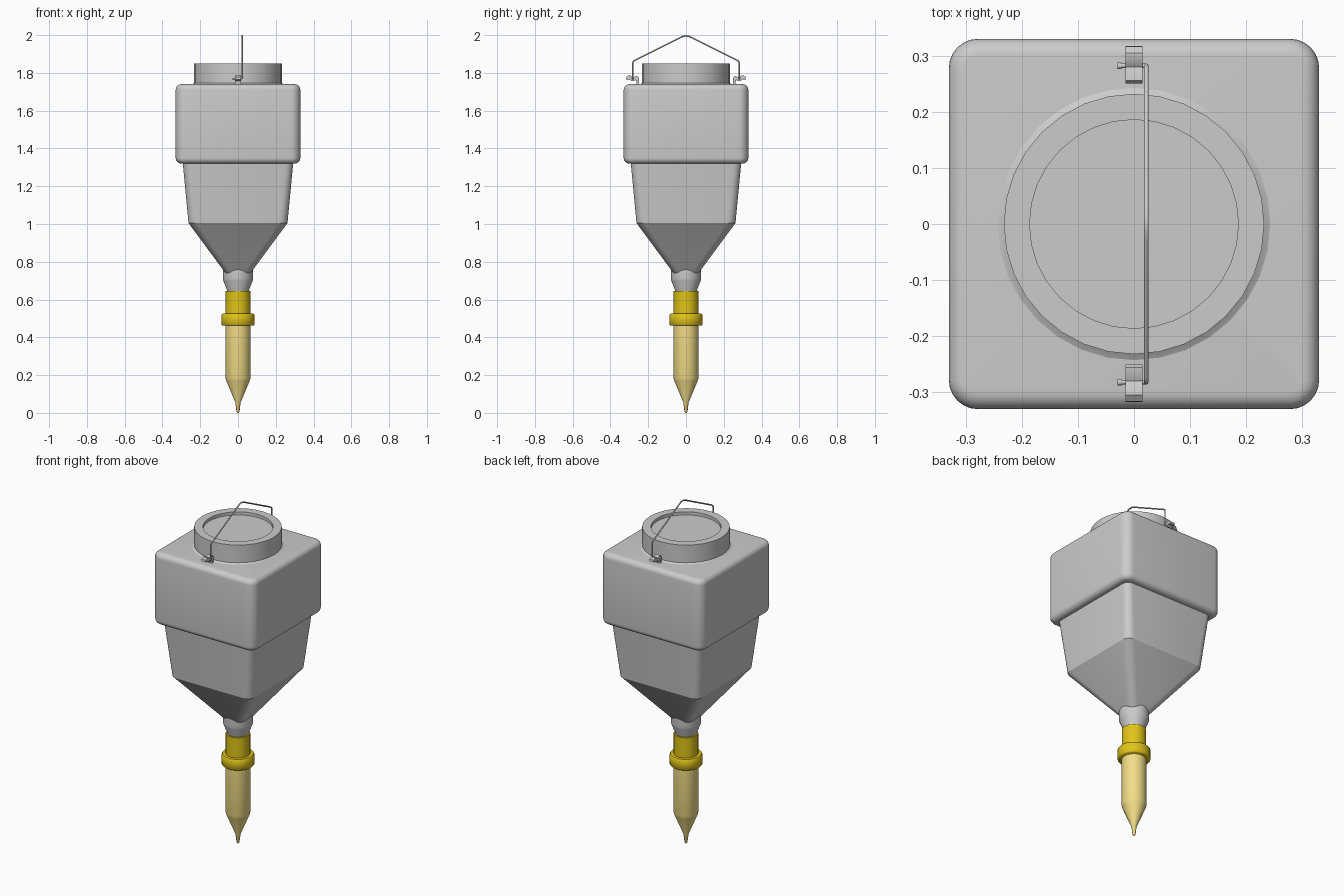
import bpy, bmesh
from math import sin, cos, pi, radians

if "Cube" in bpy.data.objects:
    bpy.data.objects.remove(bpy.data.objects["Cube"])


def material(name, color):
    m = bpy.data.materials.new(name)
    m.diffuse_color = (*color, 1)
    m.use_nodes = True
    m.node_tree.nodes["Principled BSDF"].inputs["Base Color"].default_value = m.diffuse_color
    return m


def finish(name, bm, mat=None, angle=30):
    bmesh.ops.recalc_face_normals(bm, faces=bm.faces)
    me = bpy.data.meshes.new(name)
    bm.to_mesh(me)
    bm.free()
    ob = bpy.data.objects.new(name, me)
    bpy.context.collection.objects.link(ob)
    if mat:
        me.materials.append(mat)
    bpy.ops.object.select_all(action='DESELECT')
    ob.select_set(True)
    bpy.context.view_layer.objects.active = ob
    bpy.ops.object.shade_smooth_by_angle(angle=radians(angle))
    return ob


def loft(name, rings, mat=None, angle=30):
    """Skin a stack of closed rings and cap both ends."""
    bm = bmesh.new()
    vs = [[bm.verts.new(p) for p in r] for r in rings]
    n = len(vs[0])
    for a, b in zip(vs, vs[1:]):
        for i in range(n):
            j = (i + 1) % n
            bm.faces.new((a[i], a[j], b[j], b[i]))
    bm.faces.new(vs[0][::-1])
    bm.faces.new(vs[-1])
    return finish(name, bm, mat, angle)


def circle(r, z, n=32):
    return [(r * cos(2 * pi * i / n), r * sin(2 * pi * i / n), z) for i in range(n)]


def rounded_square(h, r, z, n=6):
    pts = []
    for q, (sx, sy) in enumerate([(1, 1), (-1, 1), (-1, -1), (1, -1)]):
        for i in range(n + 1):
            a = pi / 2 * (q + i / n)
            pts.append((sx * (h - r) + r * cos(a), sy * (h - r) + r * sin(a), z))
    return pts


def turned(name, profile, mat=None, n=32, angle=30):
    return loft(name, [circle(r, z, n) for r, z in profile], mat, angle)


yellow = material("yellow_plastic", (0.75, 0.55, 0.01))
pale = material("pale_yellow_plastic", (0.88, 0.72, 0.24))

# Upper box with rounded corners and rims
b, box = 0.03, []
for z0, sign, angles in ((1.35, -1, range(90, -1, -15)), (1.71, 1, range(0, 91, 15))):
    for d in angles:
        k = b * (1 - cos(radians(d)))
        box.append(rounded_square(0.33 - k, 0.052 - k, z0 + sign * b * sin(radians(d))))
loft("upper_box", box, angle=40)

# Tapered hopper body and funnel
loft("hopper", [rounded_square(h, r, z) for h, r, z in
                ((0.055, 0.035, 0.725), (0.262, 0.045, 1.005), (0.293, 0.04, 1.33))])

# Neck, sleeve, ring and pointed nozzle
turned("neck", [(0.055, 0.635), (0.058, 0.65), (0.078, 0.70), (0.08, 0.71), (0.08, 0.765)])
turned("sleeve", [(0.065, 0.45), (0.065, 0.645)], yellow)
turned("ring", [(0.082, 0.462), (0.087, 0.467), (0.087, 0.52), (0.082, 0.526)], yellow, angle=50)
turned("nozzle", [(0.004, 0), (0.008, 0.006), (0.014, 0.055), (0.062, 0.17),
                  (0.066, 0.185), (0.066, 0.47)], pale)

# Lid with a recessed top, and the fillet below it
turned("lid_base", [(0.25, 1.737), (0.238, 1.742), (0.225, 1.752)])
turned("lid", [(0.232, 1.745), (0.232, 1.85), (0.186, 1.85), (0.186, 1.832)])


def tube(name, points, radius):
    cu = bpy.data.curves.new(name, 'CURVE')
    cu.dimensions = '3D'
    cu.bevel_depth = radius
    cu.bevel_resolution = 3
    cu.use_fill_caps = True
    sp = cu.splines.new('POLY')
    sp.points.add(len(points) - 1)
    for p, co in zip(sp.points, points):
        p.co = (*co, 1)
    ob = bpy.data.objects.new(name, cu)
    bpy.context.collection.objects.link(ob)
    bpy.ops.object.select_all(action='DESELECT')
    ob.select_set(True)
    bpy.context.view_layer.objects.active = ob
    bpy.ops.object.convert(target='MESH')
    bpy.ops.object.shade_smooth_by_angle(angle=radians(50))


# Wire handle, mirrored about y = 0, with ends turned through the lugs
half = [(-0.024, 0.282, 1.768), (0.018, 0.282, 1.768), (0.022, 0.282, 1.772),
        (0.022, 0.282, 1.852), (0.022, 0.279, 1.860), (0.022, 0.272, 1.866),
        (0.022, 0.03, 1.987), (0.022, 0.015, 1.994)]
tube("handle", half + [(0.022, 0, 1.996)] + [(x, -y, z) for x, y, z in half[::-1]], 0.004)

# Hooked lugs and wire end buttons on both sides
hook = [(0.250, 1.735), (0.250, 1.774), (0.256, 1.783), (0.268, 1.782), (0.280, 1.777),
        (0.292, 1.785), (0.305, 1.786), (0.316, 1.778), (0.317, 1.766), (0.307, 1.763),
        (0.300, 1.766), (0.290, 1.757), (0.276, 1.757), (0.264, 1.762), (0.262, 1.735)]
for side, s in (("back", 1), ("front", -1)):
    bm = bmesh.new()
    f = bm.faces.new([bm.verts.new((-0.015, s * y, z)) for y, z in hook])
    out = bmesh.ops.extrude_face_region(bm, geom=[f])
    bmesh.ops.translate(bm, vec=(0.03, 0, 0),
                        verts=[v for v in out["geom"] if isinstance(v, bmesh.types.BMVert)])
    finish(side + "_lug", bm)
    tube(side + "_wire_button", [(-0.029, s * 0.282, 1.768), (-0.022, s * 0.282, 1.768)], 0.006)
